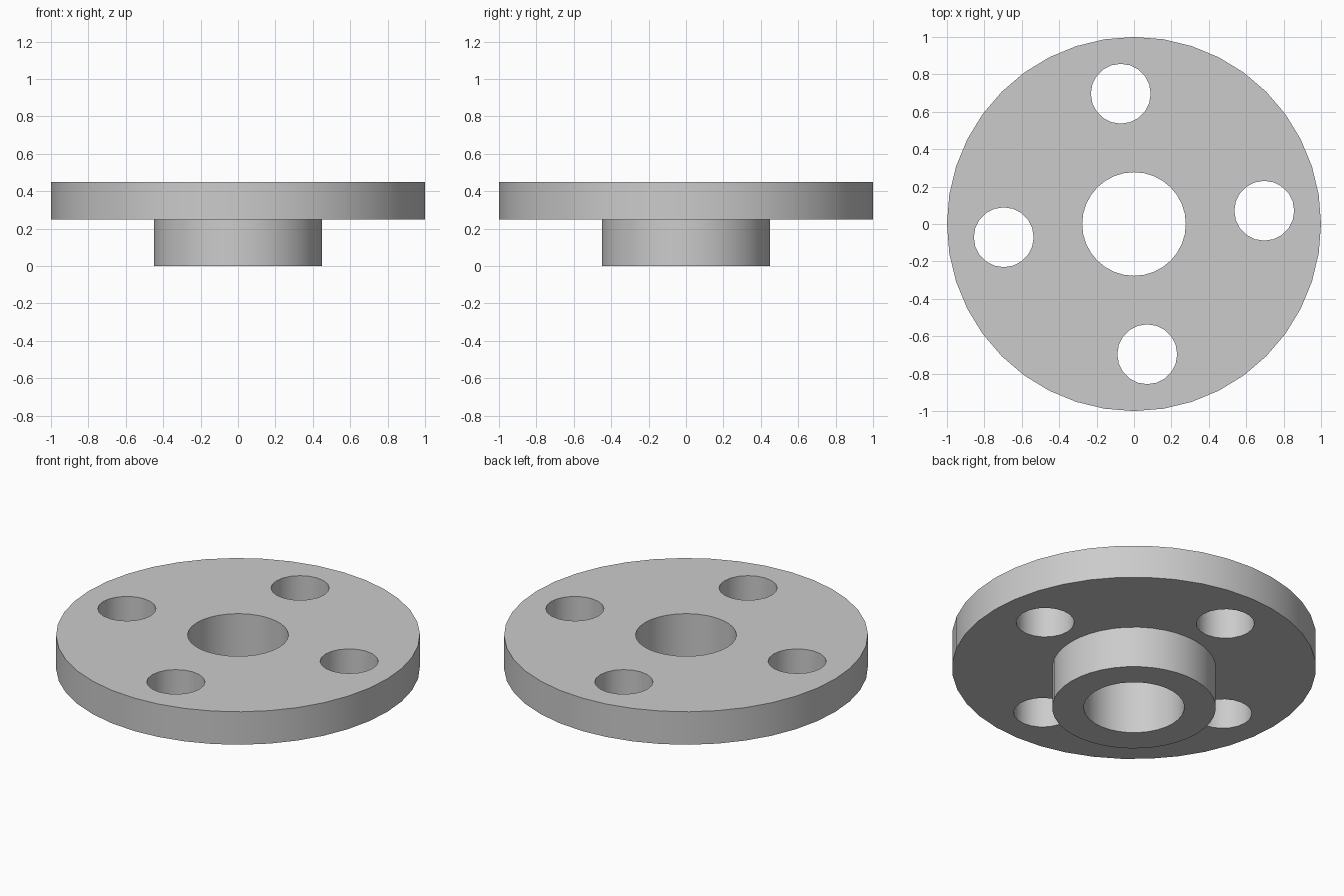
import bpy
import bmesh
from math import cos, sin, pi, atan2, radians
from mathutils import Vector

cube = bpy.data.objects.get("Cube")
if cube:
    bpy.data.objects.remove(cube)

DISC_R, HUB_R, BORE_R = 1.0, 0.45, 0.277
HOLE_R, BOLT_CIRCLE_R, BOLT_TURN = 0.16, 0.70, radians(5.8)
HUB_Z, TOP_Z = 0.25, 0.45

steel = bpy.data.materials.new("steel_grey")
steel.use_nodes = True
grey = (0.6, 0.6, 0.6, 1)
steel.diffuse_color = grey
steel.node_tree.nodes["Principled BSDF"].inputs["Base Color"].default_value = grey

bm = bmesh.new()


def ring(radius, z, sides, centre=(0, 0)):
    """Closed circle of edges."""
    verts = [bm.verts.new((centre[0] + radius * cos(2 * pi * i / sides),
                           centre[1] + radius * sin(2 * pi * i / sides), z))
             for i in range(sides)]
    return [bm.edges.new((verts[i - 1], verts[i])) for i in range(sides)]


def wall(radius, low, high, sides, centre=(0, 0)):
    """Open tube; returns its lower and upper rims."""
    lower, upper = ring(radius, low, sides, centre), ring(radius, high, sides, centre)
    for a, b in zip(lower, upper):
        bm.faces.new((a.verts[0], a.verts[1], b.verts[1], b.verts[0]))
    return lower, upper


def cap(*loops):
    """Flat face between an outer rim and the openings inside it."""
    edges = [e for loop in loops for e in loop]
    bmesh.ops.triangle_fill(bm, edges=edges, use_beauty=True, normal=Vector((0, 0, 1)))


# Disc rim, hub and through bore
disc_low, disc_top = wall(DISC_R, HUB_Z, TOP_Z, 40)
hub_low, hub_top = wall(HUB_R, 0, HUB_Z, 40)
bore_low, bore_top = wall(BORE_R, 0, TOP_Z, 32)

# Four bolt holes
holes = []
for k in range(4):
    a = BOLT_TURN + k * pi / 2
    holes.append(wall(HOLE_R, HUB_Z, TOP_Z, 20,
                      (BOLT_CIRCLE_R * cos(a), BOLT_CIRCLE_R * sin(a))))

# Top face, disc underside and hub end
cap(disc_top, bore_top, *[h[1] for h in holes])
cap(disc_low, hub_top, *[h[0] for h in holes])
cap(hub_low, bore_low)
bmesh.ops.recalc_face_normals(bm, faces=bm.faces)

mesh = bpy.data.meshes.new("flange")
bm.to_mesh(mesh)
bm.free()
mesh.materials.append(steel)
flange = bpy.data.objects.new("flange", mesh)
bpy.context.collection.objects.link(flange)

bpy.ops.object.select_all(action="DESELECT")
flange.select_set(True)
bpy.context.view_layer.objects.active = flange
bpy.ops.object.shade_smooth_by_angle(angle=radians(30))
